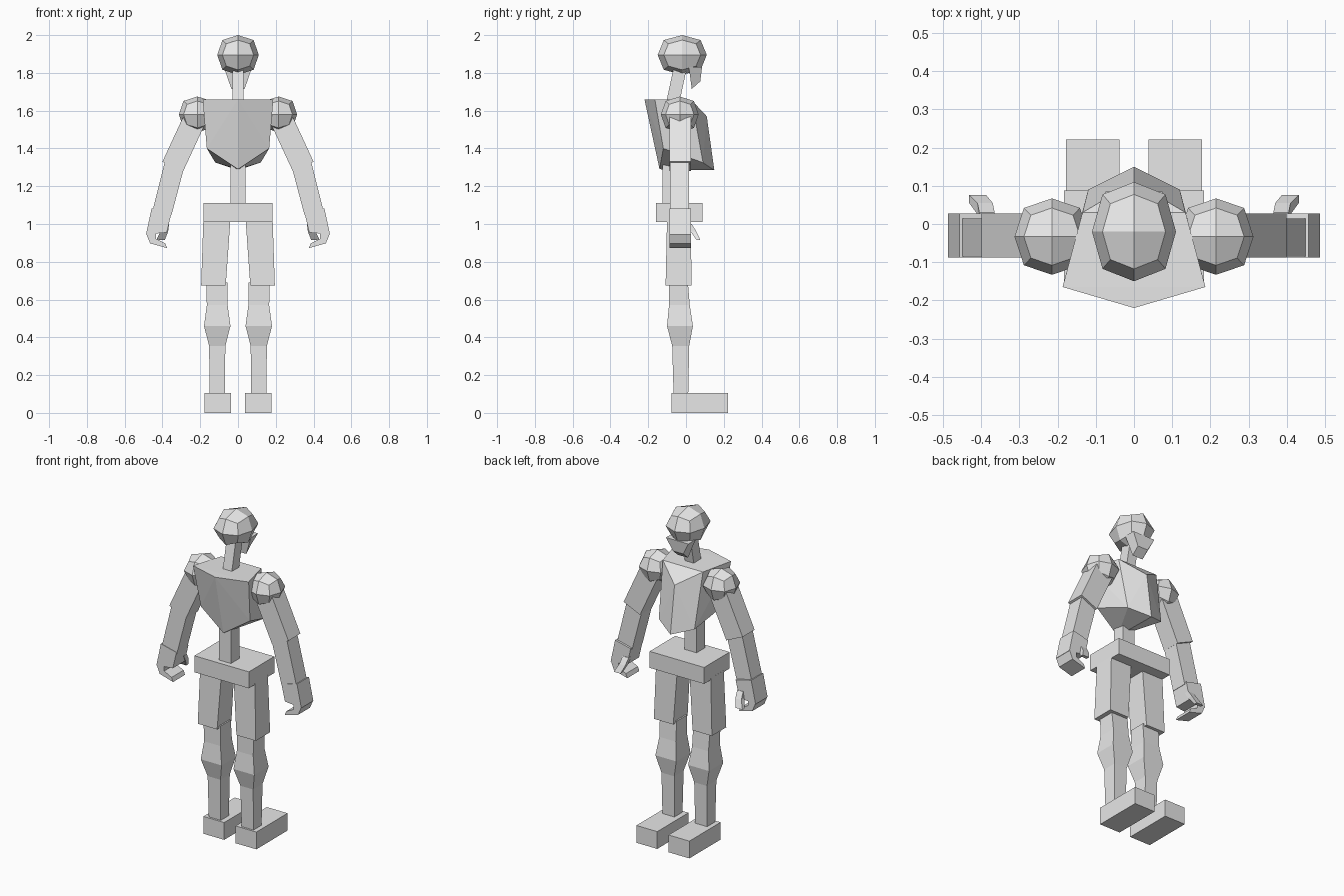
import bpy
import bmesh
from mathutils import Matrix, Vector

default_cube = bpy.data.objects.get("Cube")
if default_cube:
    bpy.data.objects.remove(default_cube, do_unlink=True)

colour = (0.8, 0.8, 0.8, 1)
grey = bpy.data.materials.new("plain grey")
grey.use_nodes = True
grey.diffuse_color = colour
grey.node_tree.nodes["Principled BSDF"].inputs["Base Color"].default_value = colour


def add_object(name, mesh):
    part = bpy.data.objects.new(name, mesh)
    bpy.context.collection.objects.link(part)
    return part


def finish(name, bm):
    bmesh.ops.recalc_face_normals(bm, faces=bm.faces[:])
    mesh = bpy.data.meshes.new(name)
    bm.to_mesh(mesh)
    bm.free()
    mesh.materials.append(grey)
    return add_object(name, mesh)


def section(height, width, depth, x=0, y=0, rise=0, slope=0):
    """Rectangle across a part; rise lifts its outer edge, slope its +y edge."""
    corners = [(-1, -1), (1, -1), (1, 1), (-1, 1)]
    return [Vector((x + i * width / 2, y + j * depth / 2,
                    height + (i * rise + j * slope) / 2)) for i, j in corners]


def loft(name, *sections):
    """Join sections with side faces and close both ends."""
    bm = bmesh.new()
    loops = [[bm.verts.new(point) for point in points] for points in sections]
    for low, high in zip(loops, loops[1:]):
        for i in range(len(low)):
            bm.faces.new((low[i - 1], low[i], high[i], high[i - 1]))
    bm.faces.new(loops[0])
    bm.faces.new(loops[-1])
    return finish(name, bm)


def block(name, bottom, top, **shape):
    return loft(name, section(height=bottom, **shape), section(height=top, **shape))


def ball(name, centre, radii):
    """Cube divided once and rounded, with flat faces."""
    bm = bmesh.new()
    bmesh.ops.create_cube(bm, size=2)
    bmesh.ops.subdivide_edges(bm, edges=bm.edges[:], cuts=1, use_grid_fill=True)
    for vert in bm.verts:
        directions = sum(abs(step) > 0.5 for step in vert.co)
        rounded = vert.co * 0.75 ** (directions - 1)
        vert.co = [middle + radius * step
                   for middle, radius, step in zip(centre, radii, rounded)]
    return finish(name, bm)


def hull(name, half):
    """Convex solid around points and their mirror images."""
    bm = bmesh.new()
    for x, y, z in half:
        for side in {x, -x}:
            bm.verts.new((side, y, z))
    bmesh.ops.convex_hull(bm, input=bm.verts[:])
    return finish(name, bm)


def add_right(left):
    """Mirrored copy of a left part."""
    mesh = left.data.copy()
    mesh.transform(Matrix.Diagonal((-1, 1, 1, 1)))
    mesh.flip_normals()
    add_object(left.name.replace("left", "right"), mesh)


# Head, jaw and neck
ball("head", centre=(0, -0.02, 1.895), radii=(0.11, 0.13, 0.105))
loft("jaw",
     section(height=1.83, width=0.15, depth=0.07, y=0.05),
     section(height=1.735, width=0.07, depth=0.045, y=0.053, slope=0.04))
loft("neck",
     section(height=1.62, width=0.06, depth=0.07, y=-0.075),
     section(height=1.83, width=0.06, depth=0.07, y=-0.03))

# Chest with a ridge down the middle of its broad faces
back_ridge = [(0, -0.22, 1.66), (0, -0.14, 1.29)]
back_corner = [(0.187, -0.165, 1.66), (0.165, -0.12, 1.4)]
front_corner = [(0.135, 0.03, 1.655), (0.12, 0.09, 1.325)]
front_ridge = [(0, 0.11, 1.57), (0, 0.15, 1.285)]
hull("chest", back_ridge + back_corner + front_corner + front_ridge)

# Spine and pelvis
block("spine", bottom=1.1, top=1.34, width=0.08, depth=0.08, y=-0.085)
block("pelvis", bottom=1.01, top=1.11, width=0.366, depth=0.245, y=-0.035)

# Arm
arm = {"depth": 0.115, "y": -0.03}
forearm = {"depth": 0.1, "y": -0.035}
left_parts = [
    ball("left_shoulder", centre=(0.215, -0.033, 1.58), radii=(0.098, 0.1, 0.095)),
    loft("left_upper_arm",
         section(height=1.575, width=0.11, x=0.22, rise=0.05, **arm),
         section(height=1.305, width=0.11, x=0.345, rise=0.05, **arm)),
    loft("left_forearm",
         section(height=1.34, width=0.1, x=0.33, rise=0.04, **forearm),
         section(height=1.06, width=0.1, x=0.402, rise=0.025, **forearm)),
    loft("left_palm",
         section(height=1.07, width=0.105, x=0.405, rise=0.025, **arm),
         section(height=0.95, width=0.11, x=0.432, rise=-0.01, **arm)),
    loft("left_fingers",
         section(height=0.95, width=0.05, x=0.46, rise=-0.01, **arm),
         section(height=0.91, width=0.03, x=0.45, rise=-0.025, **arm),
         section(height=0.885, width=-0.01, x=0.38, rise=-0.025, **arm)),
    loft("left_thumb",
         section(height=1, width=0.04, depth=0.03, x=0.385, y=0.015),
         section(height=0.96, width=0.04, depth=0.03, x=0.39, y=0.04),
         section(height=0.915, width=0.045, depth=0.02, x=0.41, y=0.066)),
]

# Leg
left_parts += [
    loft("left_thigh",
         section(height=1.02, width=0.143, depth=0.125, x=0.112, y=-0.038),
         section(height=0.675, width=0.13, depth=0.138, x=0.13, y=-0.039)),
    loft("left_shin",
         section(height=0.69, width=0.113, depth=0.1, x=0.112, y=-0.04),
         section(height=0.57, width=0.11, depth=0.11, x=0.11, y=-0.035),
         section(height=0.46, width=0.14, depth=0.137, x=0.11, y=-0.032),
         section(height=0.355, width=0.086, depth=0.09, x=0.11, y=-0.028),
         section(height=0.09, width=0.08, depth=0.077, x=0.11, y=-0.027)),
    block("left_foot", bottom=0, top=0.105, width=0.14, depth=0.3, x=0.108, y=0.072),
]
for part in left_parts:
    add_right(part)
